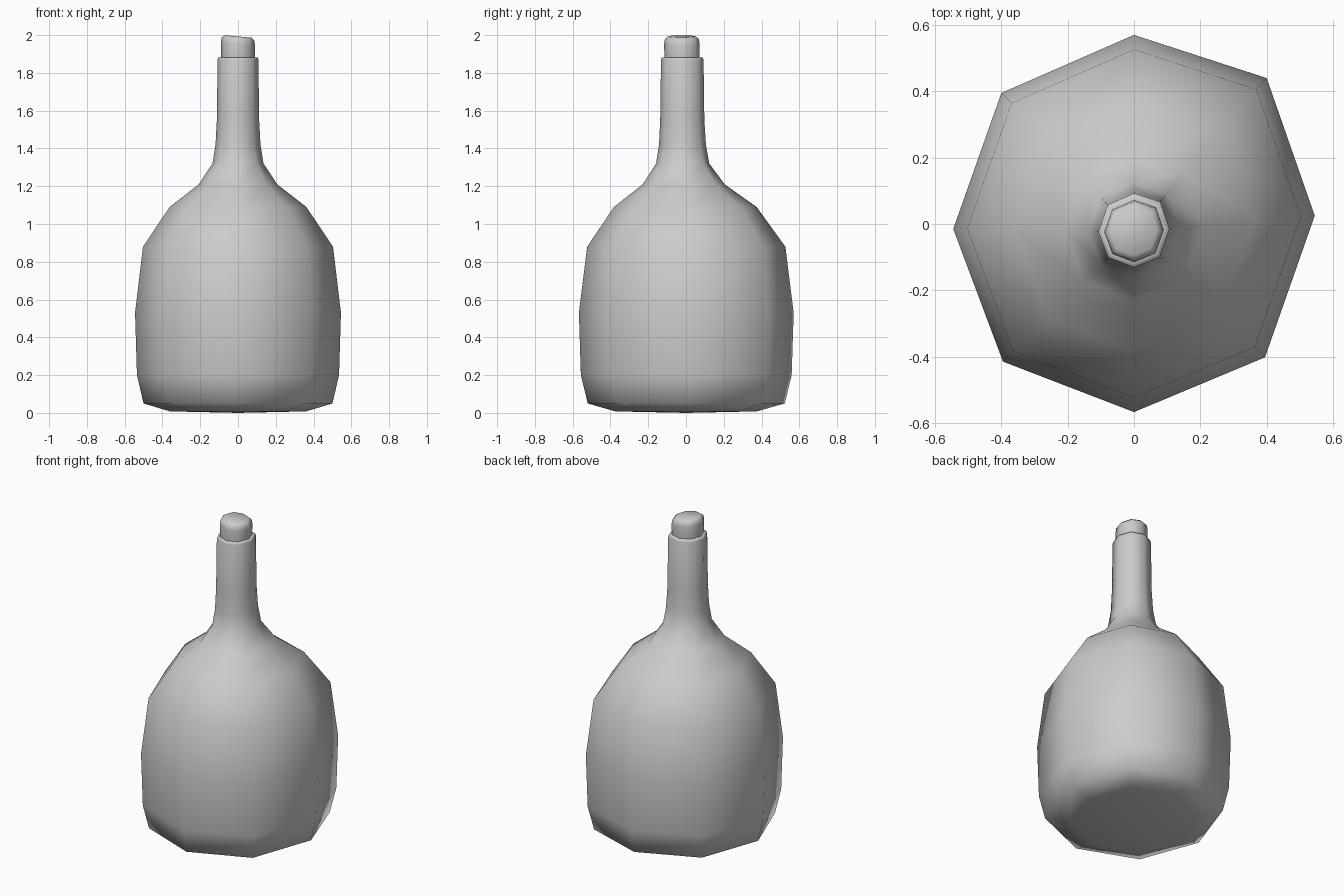
import bpy, bmesh

if "Cube" in bpy.data.objects:
    bpy.data.objects.remove(bpy.data.objects["Cube"])

# Slightly uneven eight-sided section, taken at the widest ring
SECTION = [(0.545, 0.025), (0.40, 0.44), (0, 0.57), (-0.40, 0.395),
           (-0.545, -0.015), (-0.395, -0.415), (0, -0.567), (0.395, -0.402)]


def lathe(name, rings, bottom, top, tilt=0.0):
    """Skin rings of (radius, height, y offset); close both ends with a fan."""
    bm = bmesh.new()
    loops = []
    for r, z, oy in rings:
        s = r / 0.545
        k = tilt if z > 1.9 else 0
        loops.append([bm.verts.new((x * s, y * s + oy, z - k * x * s)) for x, y in SECTION])
    n = len(SECTION)
    for a, b in zip(loops, loops[1:]):
        for i in range(n):
            j = (i + 1) % n
            bm.faces.new((a[i], a[j], b[j], b[i]))
    for loop, point in ((loops[0], bottom), (loops[-1], top)):
        c = bm.verts.new(point)
        for i in range(n):
            bm.faces.new((loop[i], loop[(i + 1) % n], c))
    bmesh.ops.recalc_face_normals(bm, faces=bm.faces)
    me = bpy.data.meshes.new(name)
    bm.to_mesh(me)
    bm.free()
    ob = bpy.data.objects.new(name, me)
    bpy.context.collection.objects.link(ob)
    bpy.ops.object.select_all(action='DESELECT')
    ob.select_set(True)
    bpy.context.view_layer.objects.active = ob
    bpy.ops.object.shade_smooth_by_angle(angle=1.35)
    return ob


# Bottle: base, body, shoulder, neck and lip
lathe("bottle", [
    (0.36, 0.008, 0), (0.50, 0.05, 0), (0.535, 0.20, 0), (0.545, 0.53, 0),
    (0.503, 0.88, 0), (0.362, 1.09, -0.005), (0.208, 1.21, -0.013),
    (0.135, 1.32, -0.018), (0.119, 1.42, -0.019), (0.112, 1.55, -0.02),
    (0.108, 1.87, -0.02), (0.104, 1.882, -0.02), (0.085, 1.882, -0.02),
], (0, 0, 0), (0, -0.02, 1.86))

# Stopper with a slightly tilted top
lathe("cork", [
    (0.086, 1.85, -0.022), (0.089, 1.88, -0.022), (0.09, 1.955, -0.022),
    (0.086, 1.98, -0.022), (0.070, 1.993, -0.022),
], (0, -0.022, 1.85), (0, -0.022, 1.993), tilt=0.09)
